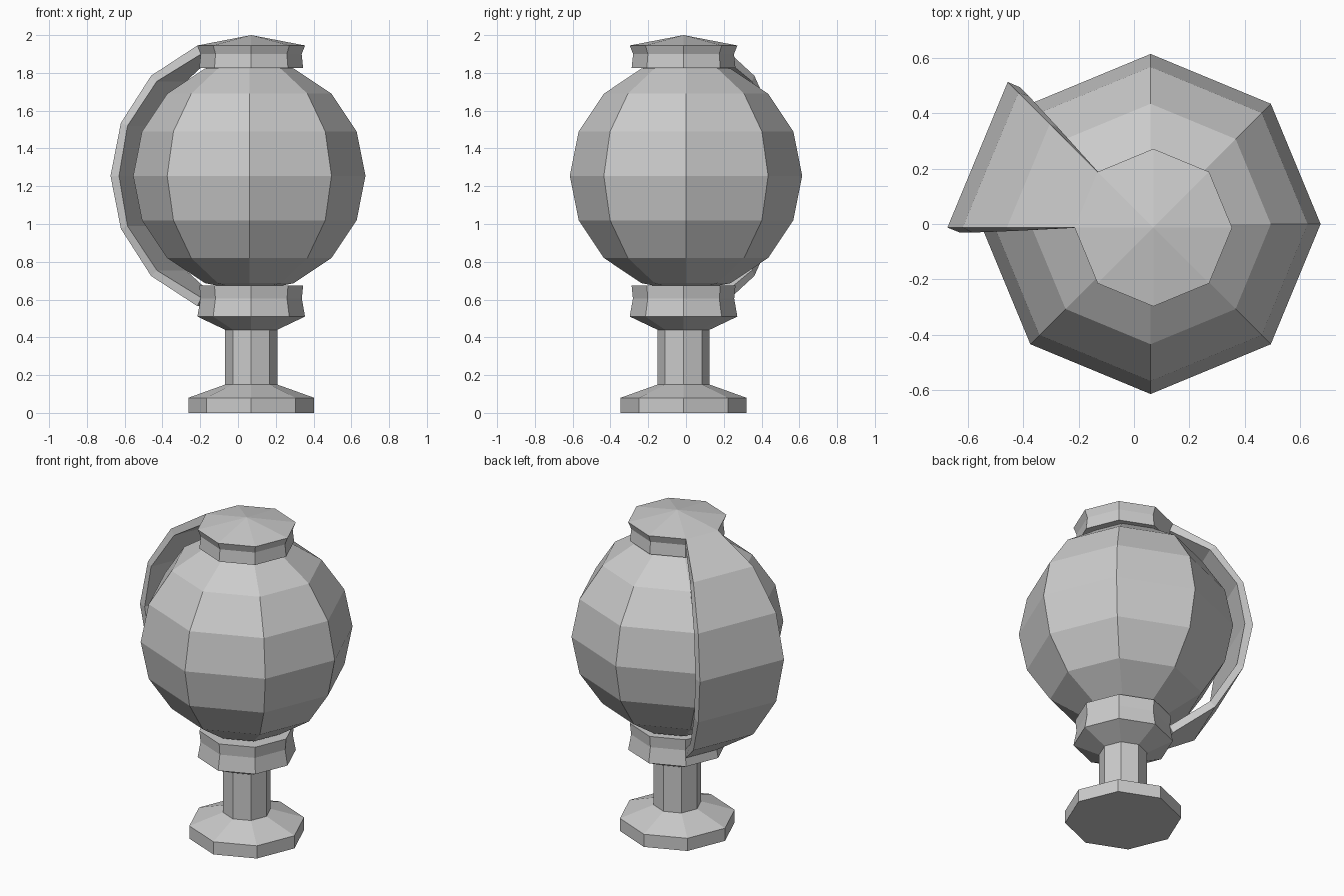
import bpy, bmesh
from math import sin, cos, pi, radians

if "Cube" in bpy.data.objects:
    bpy.data.objects.remove(bpy.data.objects["Cube"])

CX, CY = 0.07, -0.013   # axis of the stand and bracket
GZ = 1.255              # height of the globe centre


def make_object(name, bm):
    bmesh.ops.recalc_face_normals(bm, faces=bm.faces)
    me = bpy.data.meshes.new(name)
    bm.to_mesh(me)
    bm.free()
    ob = bpy.data.objects.new(name, me)
    bpy.context.collection.objects.link(ob)
    return ob


def lathe(name, profile, x=CX, y=CY, n=8):
    """Revolve (radius, z) points around a vertical axis with n flat sides."""
    bm = bmesh.new()
    rings = []
    for r, z in profile:
        if r == 0:
            rings.append([bm.verts.new((x, y, z))] * n)
        else:
            rings.append([bm.verts.new((x + r * cos(2 * pi * i / n),
                                        y + r * sin(2 * pi * i / n), z)) for i in range(n)])
    for a, b in zip(rings, rings[1:]):
        for i in range(n):
            j = (i + 1) % n
            quad = list(dict.fromkeys((a[i], a[j], b[j], b[i])))
            bm.faces.new(quad)
    return make_object(name, bm)


# Globe ball
R = 0.615
lathe("globe", [(0 if abs(k) == 4 else R * cos(radians(22.5 * k)),
                 GZ + R * sin(radians(22.5 * k))) for k in range(-4, 5)], 0.06, 0.0)

# Base, stem and lower collar in one turned piece
lathe("stand", [(0, 0), (0.333, 0), (0.333, 0.08), (0.138, 0.15), (0.138, 0.44),
                (0.285, 0.51), (0.268, 0.605), (0.275, 0.675), (0, 0.675)])

# Top cap
lathe("cap", [(0, 1.825), (0.275, 1.825), (0.267, 1.9), (0.285, 1.945), (0, 2.0)])

# Bracket arm: one eighth of a turn, swept from the cap to the lower collar
half = [(0.285, 1.945, 0.265, 1.9, 0.0), (0.53, 1.785, 0.50, 1.755, 0.012),
        (0.69, 1.535, 0.655, 1.52, 0.018)]
mirrored = [(ro, 2 * GZ - zo, ri, 2 * GZ - zi, s) for ro, zo, ri, zi, s in reversed(half)]
bm = bmesh.new()
sections = []
for ro, zo, ri, zi, s in half + [(0.745, GZ, 0.70, GZ, 0.018)] + mirrored:
    sec = []
    for r, z, ang, shift in ((ro, zo, 135, 0), (ro, zo, 180, 0), (ri, zi, 180, s), (ri, zi, 135, -s)):
        a = radians(ang)
        sec.append(bm.verts.new((CX + r * cos(a) - shift * sin(a),
                                 CY + r * sin(a) + shift * cos(a), z)))
    sections.append(sec)
for a, b in zip(sections, sections[1:]):
    for i in range(4):
        j = (i + 1) % 4
        bm.faces.new((a[i], a[j], b[j], b[i]))
bm.faces.new(sections[0])
bm.faces.new(sections[-1])
make_object("bracket_arm", bm)
